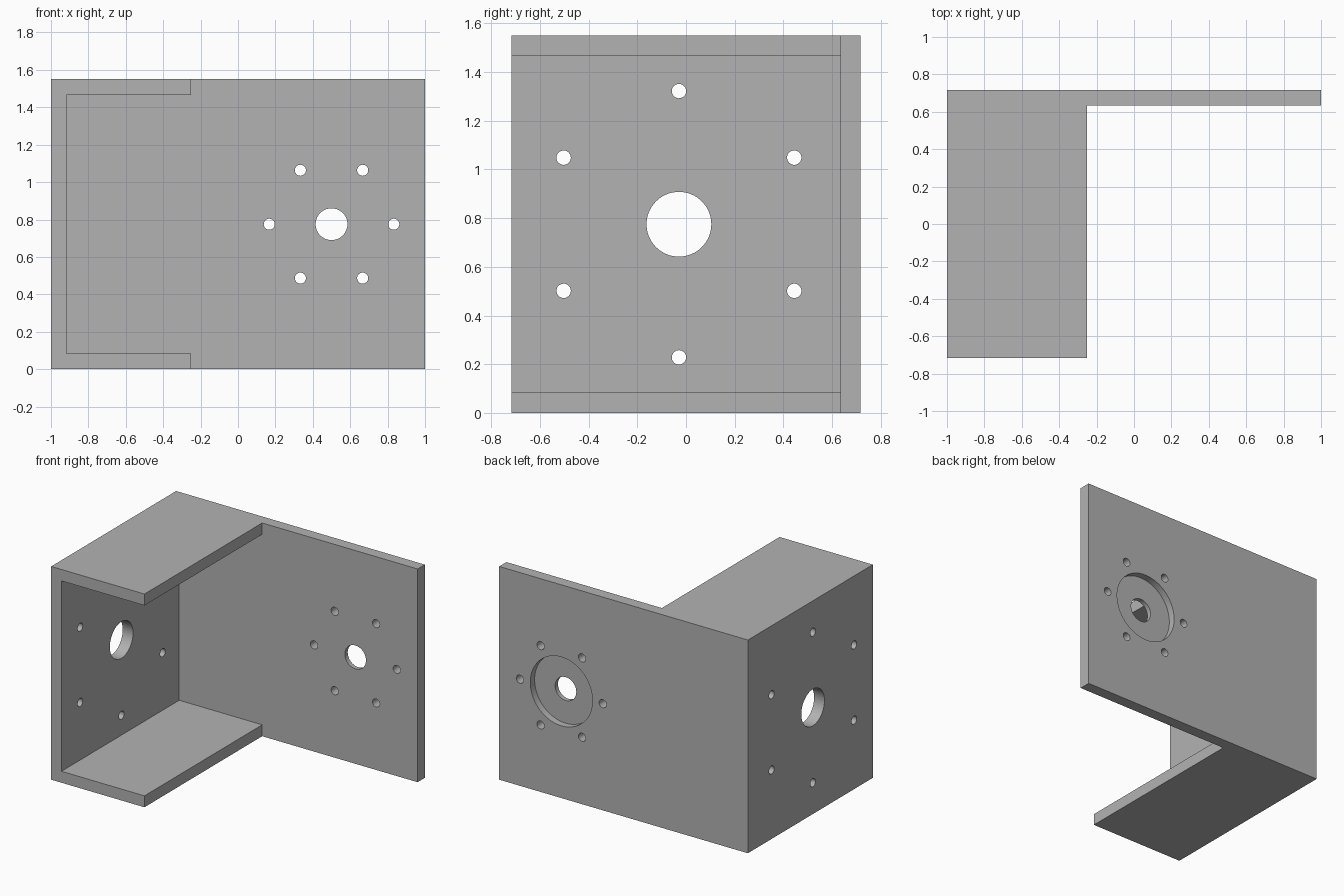
import bpy
import math
from mathutils import Vector

if "Cube" in bpy.data.objects:
    bpy.data.objects.remove(bpy.data.objects["Cube"])

# Overall dimensions
WIDTH, DEPTH, HEIGHT, WALL = 2.0, 1.435, 1.55, 0.083
LEFT, RIGHT = -WIDTH / 2, WIDTH / 2
FRONT, BACK = -DEPTH / 2, DEPTH / 2
FLANGE_END = -0.25
MID_Z = HEIGHT / 2
BOLT_RADIUS = 0.0295

grey = bpy.data.materials.new("plain grey")
grey.use_nodes = True
colour = (0.448, 0.448, 0.448, 1)
grey.diffuse_color = colour
grey.node_tree.nodes["Principled BSDF"].inputs["Base Color"].default_value = colour


def box(name, low, high):
    low, high = Vector(low), Vector(high)
    bpy.ops.mesh.primitive_cube_add(size=1, location=(low + high) / 2)
    obj = bpy.context.object
    obj.name = name
    obj.scale = high - low
    bpy.ops.object.transform_apply(location=True, scale=True)
    obj.data.materials.append(grey)
    return obj


def drill(name, centre, radius, length, axis, sides=64):
    turn = (math.pi / 2, 0, 0) if axis == "Y" else (0, math.pi / 2, 0)
    bpy.ops.mesh.primitive_cylinder_add(vertices=sides, radius=radius, depth=length,
                                        location=centre, rotation=turn)
    obj = bpy.context.object
    obj.name = name
    obj.data.materials.append(grey)
    return obj


def cut(target, cutter):
    cutter.hide_render = True
    mod = target.modifiers.new(cutter.name, "BOOLEAN")
    mod.operation = "DIFFERENCE"
    mod.solver = "EXACT"
    mod.object = cutter
    bpy.context.view_layer.objects.active = target
    bpy.ops.object.modifier_apply(modifier=mod.name)
    bpy.data.objects.remove(cutter)


# Bracket: solid block with the channel and the open side removed
bracket = box("motor_bracket", (LEFT, FRONT, 0), (RIGHT, BACK, HEIGHT))
inner_back = BACK - WALL
cut(bracket, box("open_side", (FLANGE_END, FRONT - 1, -1),
                 (RIGHT + 1, inner_back, HEIGHT + 1)))
cut(bracket, box("channel", (LEFT + WALL, FRONT - 1, WALL),
                 (FLANGE_END + 0.5, inner_back, HEIGHT - WALL)))

# Back plate: shaft hole, recess on the rear face, ring of six bolt holes
shaft = Vector((0.5, BACK, MID_Z))
cut(bracket, drill("shaft_hole", shaft, 0.085, 0.4, "Y"))
cut(bracket, drill("rear_recess", shaft, 0.25, 0.1, "Y", 96))
for i in range(6):
    a = math.radians(60 * i)
    offset = Vector((math.cos(a), 0, math.sin(a))) * 0.333
    cut(bracket, drill("back_bolt", shaft + offset, BOLT_RADIUS, 0.4, "Y", 32))

# Side plate: large hole and ring of six bolt holes
hub = Vector((LEFT, -0.029, MID_Z))
cut(bracket, drill("hub_hole", hub, 0.133, 0.4, "X"))
for i in range(6):
    a = math.radians(60 * i + 30)
    offset = Vector((0, math.cos(a), math.sin(a))) * 0.547
    cut(bracket, drill("side_bolt", hub + offset, BOLT_RADIUS, 0.4, "X", 32))

# Smooth hole walls, keeping edges sharp
bpy.ops.object.select_all(action="DESELECT")
bracket.select_set(True)
bpy.context.view_layer.objects.active = bracket
bpy.ops.object.shade_smooth_by_angle(angle=math.radians(30))
